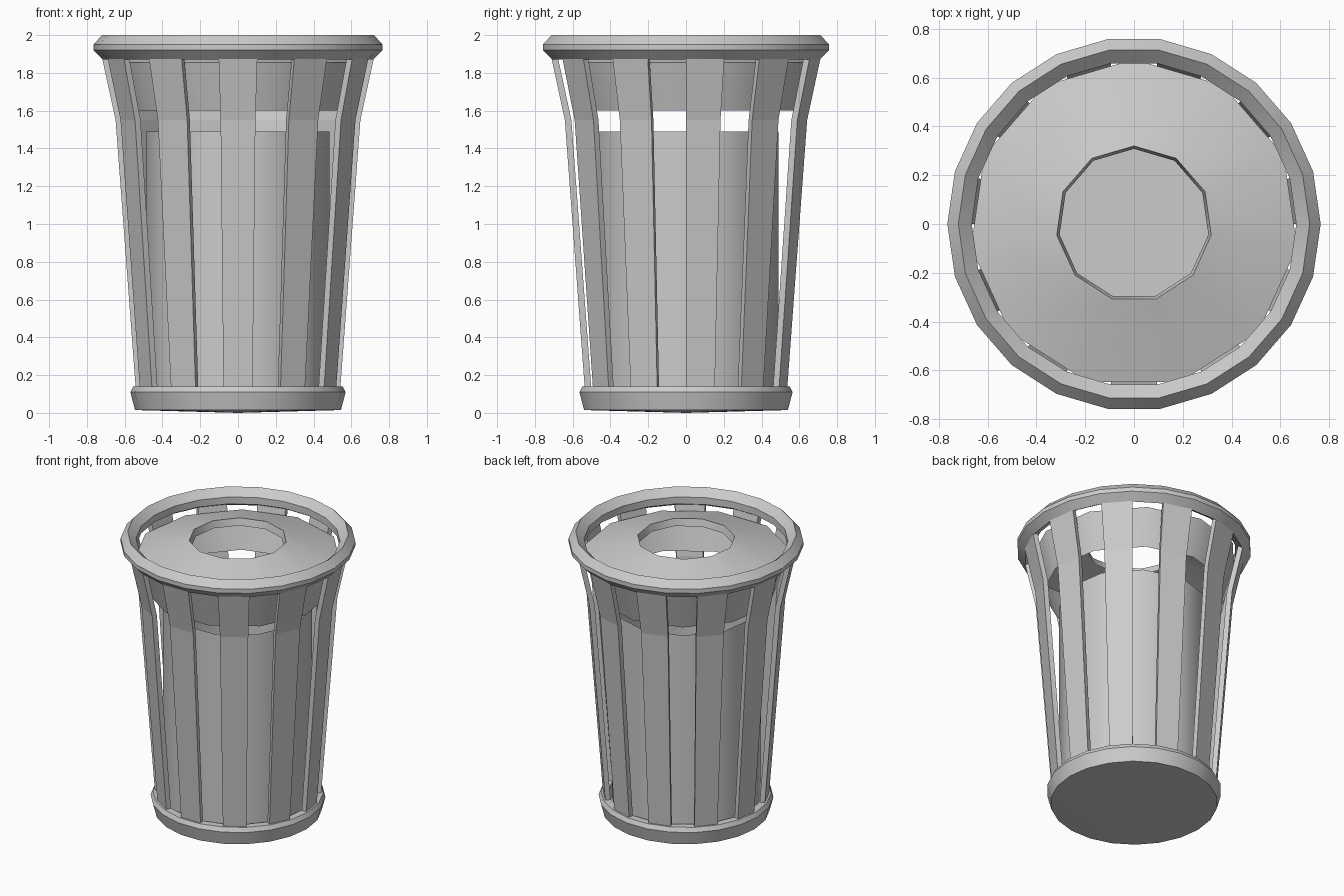
import bpy
from math import sin, cos, pi, radians

if "Cube" in bpy.data.objects:
    bpy.data.objects.remove(bpy.data.objects["Cube"])


def add_mesh(name, verts, faces, smooth=None):
    me = bpy.data.meshes.new(name)
    me.from_pydata(verts, [], faces)
    me.validate()
    ob = bpy.data.objects.new(name, me)
    bpy.context.collection.objects.link(ob)
    bpy.ops.object.select_all(action='DESELECT')
    ob.select_set(True)
    bpy.context.view_layer.objects.active = ob
    # consistent normals
    bpy.ops.object.mode_set(mode='EDIT')
    bpy.ops.mesh.select_all(action='SELECT')
    bpy.ops.mesh.normals_make_consistent(inside=False)
    bpy.ops.object.mode_set(mode='OBJECT')
    if smooth:
        bpy.ops.object.shade_smooth_by_angle(angle=radians(smooth))
    return ob


def lathe(name, profile, sides, start=0.0, closed=False, smooth=34):
    """Spin an (r, z) profile around z; points with r == 0 become poles."""
    verts, rings, faces = [], [], []
    for r, z in profile:
        if r == 0:
            rings.append([len(verts)] * sides)
            verts.append((0, 0, z))
        else:
            rings.append(list(range(len(verts), len(verts) + sides)))
            verts += [(r * cos(start + 2 * pi * i / sides),
                       r * sin(start + 2 * pi * i / sides), z) for i in range(sides)]
    pairs = list(zip(rings, rings[1:]))
    if closed:
        pairs.append((rings[-1], rings[0]))
    for a, b in pairs:
        for i in range(sides):
            j = (i + 1) % sides
            faces.append(list(dict.fromkeys([a[i], a[j], b[j], b[i]])))
    return add_mesh(name, verts, faces, smooth)


# Top rim: bevelled ring
lathe("top_rim", [(0.72, 2.0), (0.765, 1.95), (0.765, 1.92), (0.715, 1.87),
                  (0.665, 1.90), (0.665, 1.95)], 22, closed=True)

# Base pan
lathe("base", [(0, 0), (0.545, 0.015), (0.57, 0.11), (0.555, 0.14),
               (0.505, 0.14), (0.505, 0.04), (0, 0.04)], 22)

# Slats: every other side of a flared 22-sided wall
SLATS, T = 11, 0.035
path = [(0.54, 0.11), (0.648, 1.55), (0.722, 1.89)]
for k in range(SLATS):
    mid = -pi / 2 + 2 * pi * k / SLATS
    verts, faces = [], []
    for r, z in path:
        for rr, s in ((r, -1), (r, 1), (r - T, 1), (r - T, -1)):
            a = mid + s * pi / 22
            verts.append((rr * cos(a), rr * sin(a), z))
    for lvl in range(len(path) - 1):
        for i in range(4):
            j = (i + 1) % 4
            faces.append((lvl * 4 + i, lvl * 4 + j, lvl * 4 + 4 + j, lvl * 4 + 4 + i))
    n = len(verts)
    faces += [(0, 1, 2, 3), (n - 4, n - 3, n - 2, n - 1)]
    add_mesh("slat_%02d" % (k + 1), verts, faces)

# Inner liner: open-topped bin
lathe("liner", [(0, 0.06), (0.49, 0.06), (0.49, 1.49)], 11, pi / 2)

# Lid: tapered skirt, shallow cone, and short collar into the opening
lathe("lid", [(0.60, 1.60), (0.675, 1.855), (0.32, 1.96), (0.308, 1.91)], 11, pi / 2)
